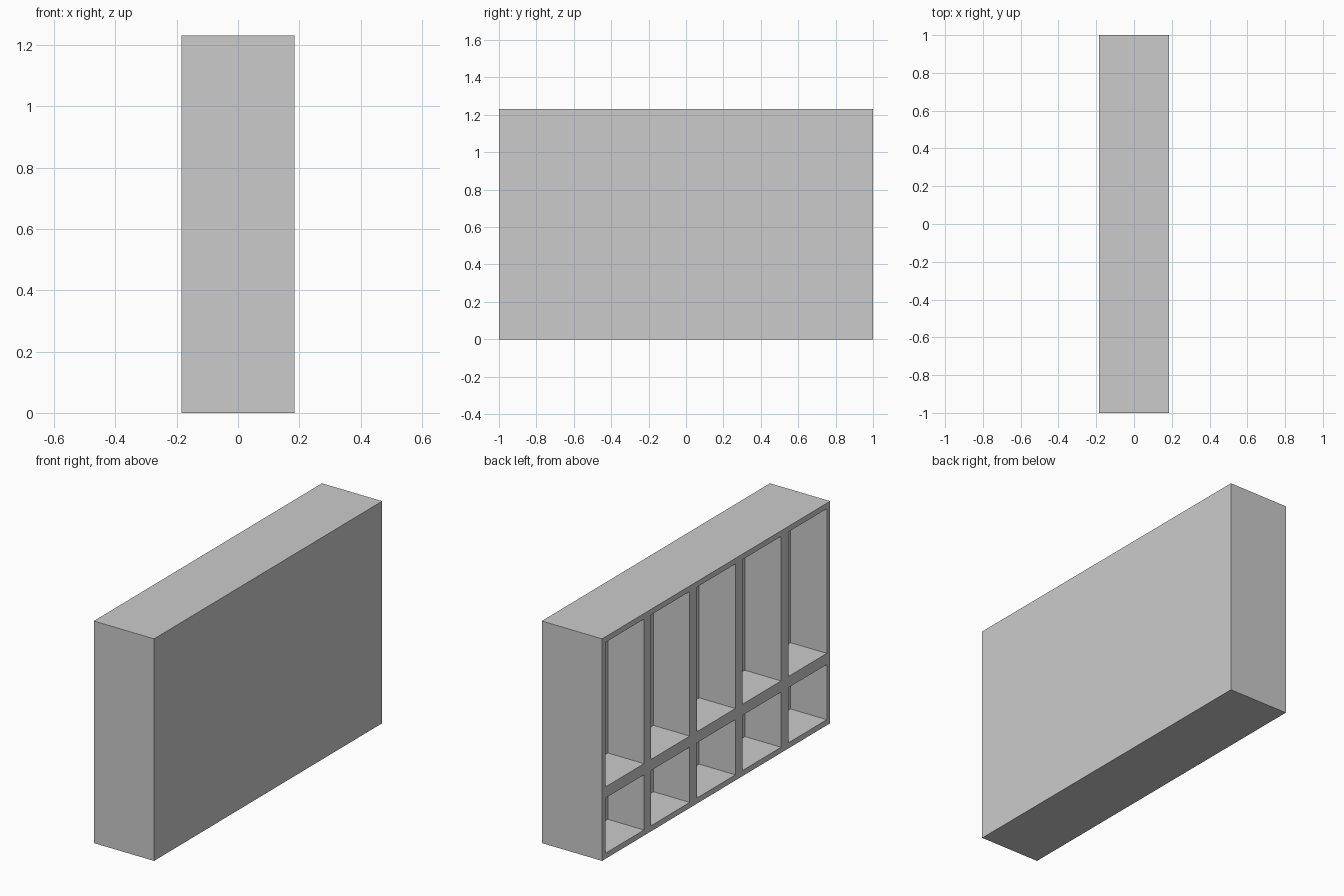
import bpy, bmesh
from mathutils import Matrix, Vector

if "Cube" in bpy.data.objects:
    bpy.data.objects.remove(bpy.data.objects["Cube"])

DEPTH, WIDTH, HEIGHT = 0.37, 2.0, 1.232
FRONT = -DEPTH / 2            # open side of the shelf
RECESS = 0.222                # depth of each compartment
EDGE, GAP, COLS = 0.03, 0.063, 5
ROWS = [(0.031, 0.337), (0.399, 1.201)]   # z ranges of the two rows


def add_box(bm, lo, hi):
    lo, hi = Vector(lo), Vector(hi)
    m = Matrix.Translation((lo + hi) / 2) @ Matrix.Diagonal((*(hi - lo), 1))
    bmesh.ops.create_cube(bm, size=1, matrix=m)


def make_object(name, boxes):
    bm = bmesh.new()
    for lo, hi in boxes:
        add_box(bm, lo, hi)
    mesh = bpy.data.meshes.new(name)
    bm.to_mesh(mesh)
    bm.free()
    obj = bpy.data.objects.new(name, mesh)
    bpy.context.collection.objects.link(obj)
    return obj


# Solid cabinet block
cabinet = make_object("shelf_cabinet", [
    ((FRONT, -WIDTH / 2, 0), (-FRONT, WIDTH / 2, HEIGHT))])

# Compartments: five columns, short below and tall above
cell = (WIDTH - 2 * EDGE - (COLS - 1) * GAP) / COLS
boxes = []
for i in range(COLS):
    y = -WIDTH / 2 + EDGE + i * (cell + GAP)
    for z0, z1 in ROWS:
        boxes.append(((FRONT - 0.1, y, z0), (FRONT + RECESS, y + cell, z1)))
cutter = make_object("compartment_cutter", boxes)
cutter.hide_render = True
cutter.display_type = 'WIRE'

# Carve the compartments
cut = cabinet.modifiers.new("compartments", 'BOOLEAN')
cut.operation = 'DIFFERENCE'
cut.solver = 'EXACT'
cut.object = cutter
